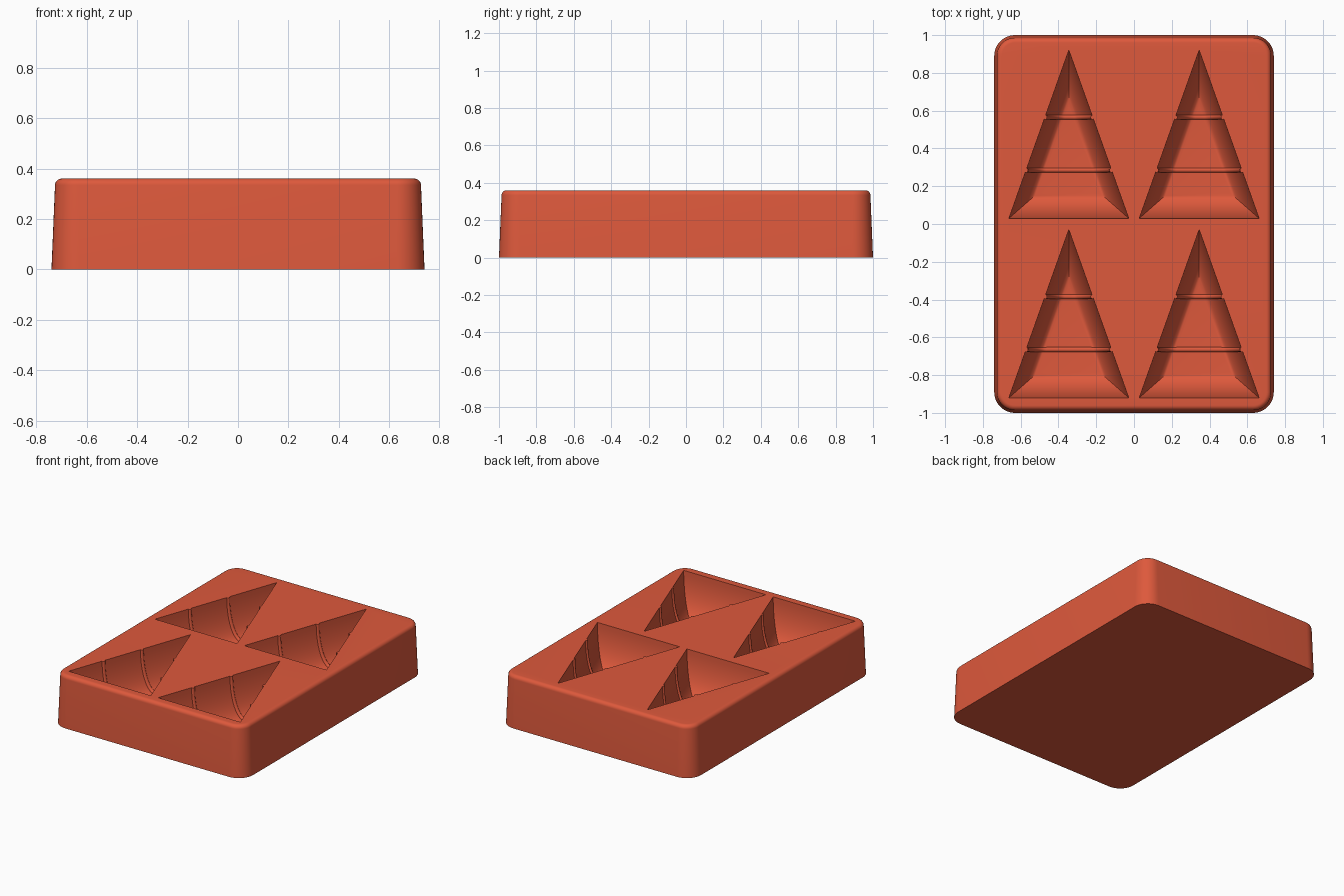
import bpy, bmesh
from math import sin, cos, pi, hypot

if "Cube" in bpy.data.objects:
    bpy.data.objects.remove(bpy.data.objects["Cube"])

HALF_X, HALF_Y, TOP = 0.74, 1.0, 0.36
DEPTH, SIDE, FRONT = 0.28, 0.10, 0.135      # cavity depth and wall run-in
LENGTH, HALF_BASE = 0.89, 0.317             # triangle size at the rim
SLOPE = HALF_BASE / LENGTH
SIN_TIP = HALF_BASE / hypot(HALF_BASE, LENGTH)
COS_TIP = LENGTH / hypot(HALF_BASE, LENGTH)
STEPS = 14
CAVITIES = [(x, y) for x in (-0.345, 0.345) for y in (-0.92, 0.03)]

red = bpy.data.materials.new("brick red")
red.use_nodes = True
red.diffuse_color = (0.73, 0.10, 0.045, 1)
red.node_tree.nodes["Principled BSDF"].inputs["Base Color"].default_value = red.diffuse_color


def finish(bm, name):
    bmesh.ops.recalc_face_normals(bm, faces=bm.faces)
    mesh = bpy.data.meshes.new(name)
    bm.to_mesh(mesh)
    bm.free()
    mesh.materials.append(red)
    obj = bpy.data.objects.new(name, mesh)
    bpy.context.collection.objects.link(obj)
    bpy.ops.object.select_all(action="DESELECT")
    obj.select_set(True)
    bpy.context.view_layer.objects.active = obj
    bpy.ops.object.shade_smooth_by_angle(angle=pi / 6)


def loft(bm, rings):
    """Join rings of points with quads; return the vertex rings."""
    loops = [[bm.verts.new(p) for p in ring] for ring in rings]
    n = len(loops[0])
    for a, b in zip(loops, loops[1:]):
        for i in range(n):
            j = (i + 1) % n
            bm.faces.new((a[i], a[j], b[j], b[i]))
    return loops


def rounded_rect(inset, z, radius=0.11, segments=10):
    r = radius - inset
    points = []
    for k, (sx, sy) in enumerate(((1, 1), (-1, 1), (-1, -1), (1, -1))):
        for i in range(segments + 1):
            a = (k + i / segments) * pi / 2
            points.append((sx * (HALF_X - radius) + r * cos(a),
                           sy * (HALF_Y - radius) + r * sin(a), z))
    return points


def triangle(cx, y0, t):
    """Cavity outline at wall angle t, from the rim (0) to the floor (pi/2)."""
    run = 1 - cos(t)
    base = y0 + FRONT * run
    tip = y0 + LENGTH - SIDE * run / SIN_TIP
    half = (tip - base) * SLOPE
    z = TOP - DEPTH * sin(t)
    return [(cx - half, base, z), (cx + half, base, z), (cx, tip, z)]


def loop_edges(bm, loop):
    return [bm.edges.get((loop[i - 1], loop[i])) for i in range(len(loop))]


# Tapered block with a rounded top edge
angles = [i / STEPS * pi / 2 for i in range(STEPS + 1)]
bm = bmesh.new()
fillet = 0.026
outer = [rounded_rect(0, 0)]
outer += [rounded_rect(0.014 + fillet * (1 - cos(a)), TOP - fillet + fillet * sin(a))
          for a in angles[::2]]
loops = loft(bm, outer)
bm.faces.new(loops[0])
rim = loop_edges(bm, loops[-1])

# Triangular cavities with concave walls
for cx, y0 in CAVITIES:
    loops = loft(bm, [triangle(cx, y0, a) for a in angles])
    bm.faces.new(loops[-1])
    rim += loop_edges(bm, loops[0])

# Flat top surface around the cavities
bmesh.ops.triangle_fill(bm, edges=rim, use_beauty=True)
finish(bm, "mould_block")

# Thin rounded ridges across each cavity
bm = bmesh.new()
RIDGE = 0.013
for cx, y0 in CAVITIES:
    for dy in (0.255, 0.535):
        half = (LENGTH - dy) * SLOPE
        left = [(SIDE * (1 - cos(a)) / COS_TIP - half, TOP - DEPTH * sin(a)) for a in angles]
        path = left + [(-x, z) for x, z in reversed(left)]
        rings = []
        for i, (x, z) in enumerate(path):
            x0, z0 = path[max(i - 1, 0)]
            x1, z1 = path[min(i + 1, len(path) - 1)]
            d = hypot(x1 - x0, z1 - z0)
            nx, nz = (z0 - z1) / d, (x1 - x0) / d
            if i in (0, len(path) - 1):
                nx, nz = (1 if i == 0 else -1), 0
            ring = []
            for k in range(9):
                h = RIDGE * sin(k * pi / 8) - 0.002
                ring.append((cx + x + nx * h, y0 + dy + RIDGE * cos(k * pi / 8), z + nz * h))
            rings.append(ring)
        loops = loft(bm, rings)
        bm.faces.new(loops[0])
        bm.faces.new(loops[-1])
finish(bm, "score_ridges")
